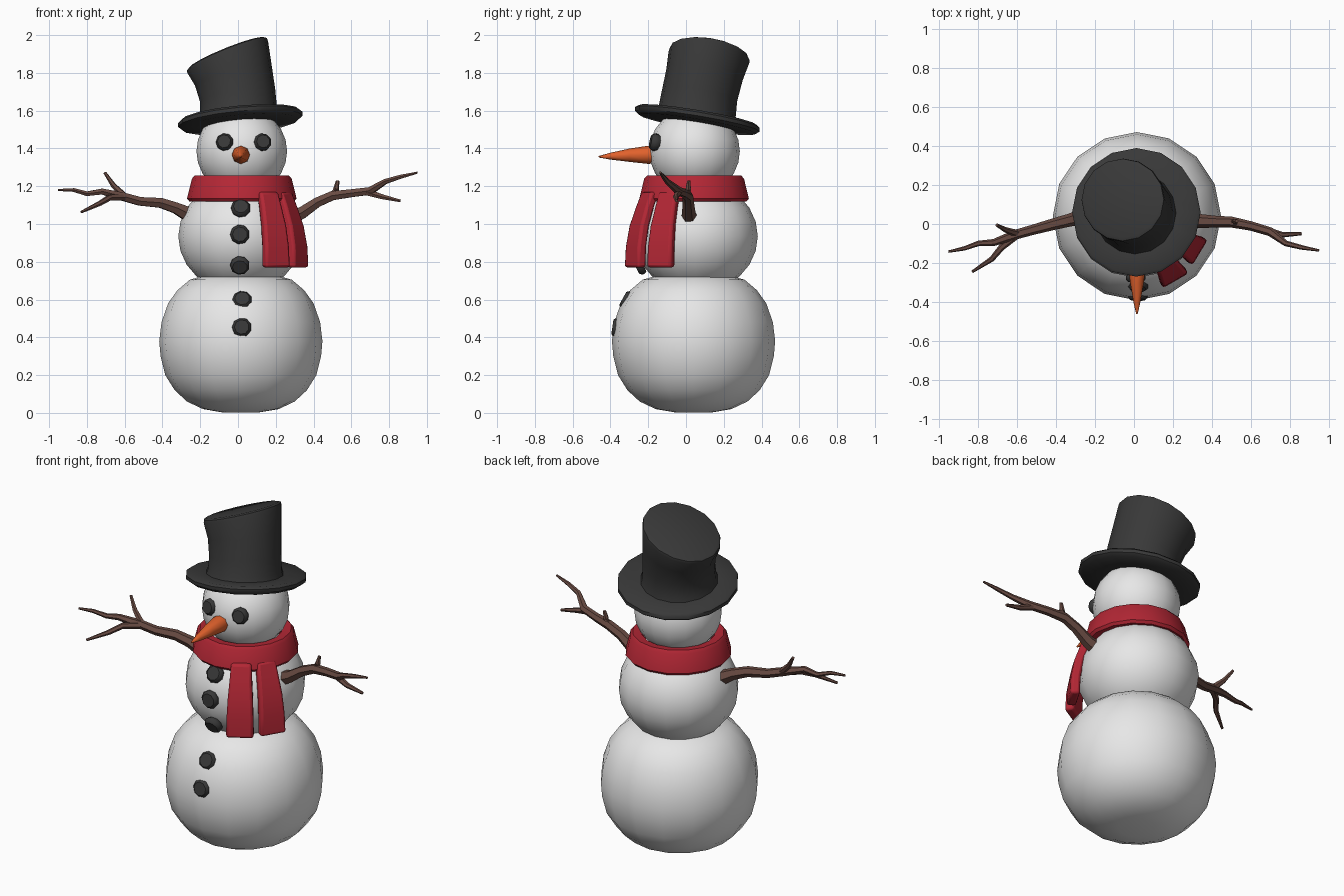
import bpy, bmesh, math
from mathutils import Vector

def material(name, r, g, b):
    m = bpy.data.materials.new(name)
    m.diffuse_color = (r, g, b, 1)
    return m

SNOW = material("snow", 0.82, 0.82, 0.82)
BLACK = material("charcoal", 0.04, 0.04, 0.04)
RED = material("red_wool", 0.45, 0.02, 0.035)
ORANGE = material("carrot_orange", 0.75, 0.12, 0.025)
WOOD = material("bark", 0.14, 0.07, 0.055)

def skin(name, loops, mat, closed=False, angle=45, bevel=0):
    """Bridge a stack of equal loops, capping the ends or closing the stack."""
    bm = bmesh.new()
    vs = [[bm.verts.new(p) for p in lp] for lp in loops]
    n, k = len(vs[0]), len(vs)
    for i in range(k if closed else k - 1):
        a, b = vs[i], vs[(i + 1) % k]
        for j in range(n):
            bm.faces.new((a[j], a[(j + 1) % n], b[(j + 1) % n], b[j]))
    if not closed:
        bm.faces.new(vs[0][::-1])
        bm.faces.new(vs[-1])
    bmesh.ops.recalc_face_normals(bm, faces=bm.faces[:])
    me = bpy.data.meshes.new(name)
    bm.to_mesh(me)
    bm.free()
    ob = bpy.data.objects.new(name, me)
    bpy.context.collection.objects.link(ob)
    me.materials.append(mat)
    bpy.ops.object.select_all(action='DESELECT')
    ob.select_set(True)
    bpy.context.view_layer.objects.active = ob
    bpy.ops.object.shade_smooth_by_angle(angle=math.radians(angle))
    if bevel:
        m = ob.modifiers.new("bevel", 'BEVEL')
        m.width, m.segments, m.limit_method = bevel, 2, 'ANGLE'
    return ob

def ring(cx, cy, cz, r, sx=0, sy=0, n=16):
    """Level ring, sheared by the slopes sx and sy."""
    out = []
    for i in range(n):
        a = 2 * math.pi * i / n
        x, y = r * math.cos(a), r * math.sin(a)
        out.append((cx + x, cy + y, cz + sx * x + sy * y))
    return out

def tube(name, path, mat, n=6):
    """Tapered tube along (x, y, z, radius) points."""
    pts = [Vector(p[:3]) for p in path]
    loops = []
    for i, p in enumerate(pts):
        d = (pts[min(i + 1, len(pts) - 1)] - pts[max(i - 1, 0)]).normalized()
        ref = Vector((0, 0, 1)) if abs(d.z) < 0.85 else Vector((0, 1, 0))
        u = d.cross(ref).normalized()
        v = d.cross(u)
        loops.append([p + path[i][3] * (u * math.cos(2 * math.pi * j / n) + v * math.sin(2 * math.pi * j / n))
                      for j in range(n)])
    return skin(name, loops, mat)

def lump(name, pos, normal, r, d=0.02):
    """Chamfered coal disc facing along normal."""
    p, nv = Vector(pos), Vector(normal).normalized()
    tube(name, [(*(p + nv * h * d), r * s) for s, h in ((0.85, -1), (1, -0.4), (1, 0.3), (0.75, 1))], BLACK, 9)

# Snow balls
base = [(0.10, 0.003), (0.20, 0.02), (0.285, 0.06), (0.35, 0.12), (0.40, 0.20), (0.425, 0.30),
        (0.432, 0.38), (0.42, 0.48), (0.385, 0.58), (0.335, 0.65), (0.27, 0.705), (0.15, 0.74)]
skin("bottom_ball", [ring(0.015, 0.04, z, r) for r, z in base], SNOW, angle=60)

def ball(name, c, r, rz):
    skin(name, [ring(c[0], c[1], c[2] - rz * math.cos(t), r * math.sin(t))
                for t in [math.pi * i / 12 for i in range(1, 12)]], SNOW, angle=60)

ball("middle_ball", (0.012, 0.052, 0.935), 0.328, 0.30)
ball("head", (0.02, 0.045, 1.385), 0.24, 0.235)

# Coal eyes and buttons
for x in (-0.07, 0.13):
    lump("eye", (x, -0.165, 1.433), ((x - 0.03) * 1.6, -1, 0.2), 0.047, 0.024)
for x, y, z, nz in ((0.015, -0.238, 1.085, 0.5), (0.01, -0.278, 0.945, 0.03), (0.01, -0.247, 0.78, -0.5),
                    (0.022, -0.317, 0.597, 0.55), (0.02, -0.37, 0.452, 0.15)):
    lump("button", (x, y, z), (0, -1, nz), 0.052)

# Carrot nose
tube("nose", [(0.015, -0.13, 1.368, 0.042), (0.015, -0.20, 1.366, 0.048), (0.015, -0.30, 1.364, 0.035),
              (0.015, -0.40, 1.359, 0.018), (0.015, -0.462, 1.356, 0.004)], ORANGE, 8)

# Scarf band and its two hanging ends
band = [(0.23, 1.13), (0.278, 1.12), (0.29, 1.135), (0.264, 1.24), (0.25, 1.256), (0.20, 1.25)]
skin("scarf_band", [ring(0.02, 0.043, z, r) for r, z in band], RED, closed=True)
for name, deg, push in (("scarf_end_front", -60, 0.008), ("scarf_end_side", -31, -0.008)):
    a = math.radians(deg)
    out, side = Vector((math.cos(a), math.sin(a), 0)), Vector((-math.sin(a), math.cos(a), 0))
    loops = []
    for r, z, w in ((0.262, 1.17, 0.11), (0.295, 1.09, 0.12), (0.33, 0.99, 0.135), (0.35, 0.88, 0.145), (0.355, 0.77, 0.15)):
        c = Vector((0.02, 0.045, z)) + out * (r + push)
        loops.append([c + out * (0.026 * i) + side * (w / 2 * j) for i, j in ((-1, -1), (1, -1), (1, 1), (-1, 1))])
    skin(name, loops, RED, bevel=0.014)

# Top hat: tilted brim and a bent crown
brim = [(0.20, -0.028), (0.31, -0.024), (0.33, -0.008), (0.33, 0.012), (0.315, 0.024), (0.20, 0.02)]
skin("hat_brim", [ring(0.012, 0.06, 1.552 + h, r, 0.09, -0.165) for r, h in brim], BLACK)
crown = [(0.005, 0.056, 1.56, 0.215, 0.09, -0.165), (0.003, 0.060, 1.60, 0.203, 0.10, -0.16),
         (-0.002, 0.072, 1.68, 0.199, 0.17, -0.15), (-0.025, 0.098, 1.79, 0.202, 0.29, -0.145),
         (-0.055, 0.122, 1.885, 0.214, 0.39, -0.14), (-0.058, 0.124, 1.90, 0.211, 0.40, -0.14),
         (-0.060, 0.125, 1.907, 0.195, 0.40, -0.14)]
skin("hat_crown", [ring(*c) for c in crown], BLACK)

# Branch arms with twigs
tube("right_arm", [(0.27, 0.02, 1.03, 0.045), (0.34, 0.015, 1.06, 0.036), (0.42, 0.012, 1.115, 0.03),
                   (0.50, 0.01, 1.15, 0.028), (0.60, -0.01, 1.163, 0.024), (0.70, -0.04, 1.175, 0.023),
                   (0.78, -0.10, 1.225, 0.015), (0.86, -0.12, 1.25, 0.012), (0.95, -0.136, 1.272, 0.006)], WOOD)
tube("right_twig", [(0.68, -0.035, 1.17, 0.02), (0.76, -0.055, 1.145, 0.015), (0.86, -0.05, 1.122, 0.008)], WOOD)
tube("right_twig_up", [(0.49, 0.01, 1.145, 0.022), (0.52, 0.012, 1.185, 0.016), (0.528, 0.015, 1.23, 0.009)], WOOD)
tube("left_arm", [(-0.25, 0.04, 1.045, 0.045), (-0.33, 0.02, 1.085, 0.033), (-0.41, 0.0, 1.112, 0.03),
                  (-0.52, -0.03, 1.12, 0.026), (-0.61, -0.055, 1.145, 0.025), (-0.72, -0.095, 1.172, 0.018),
                  (-0.80, -0.10, 1.16, 0.014), (-0.87, -0.125, 1.18, 0.011), (-0.953, -0.142, 1.18, 0.006)], WOOD)
tube("left_twig", [(-0.60, -0.055, 1.14, 0.02), (-0.68, -0.12, 1.14, 0.017), (-0.73, -0.18, 1.11, 0.014),
                   (-0.83, -0.245, 1.063, 0.007)], WOOD)
tube("left_twig_up", [(-0.60, -0.05, 1.145, 0.02), (-0.66, -0.03, 1.205, 0.014), (-0.705, -0.005, 1.272, 0.008)], WOOD)
